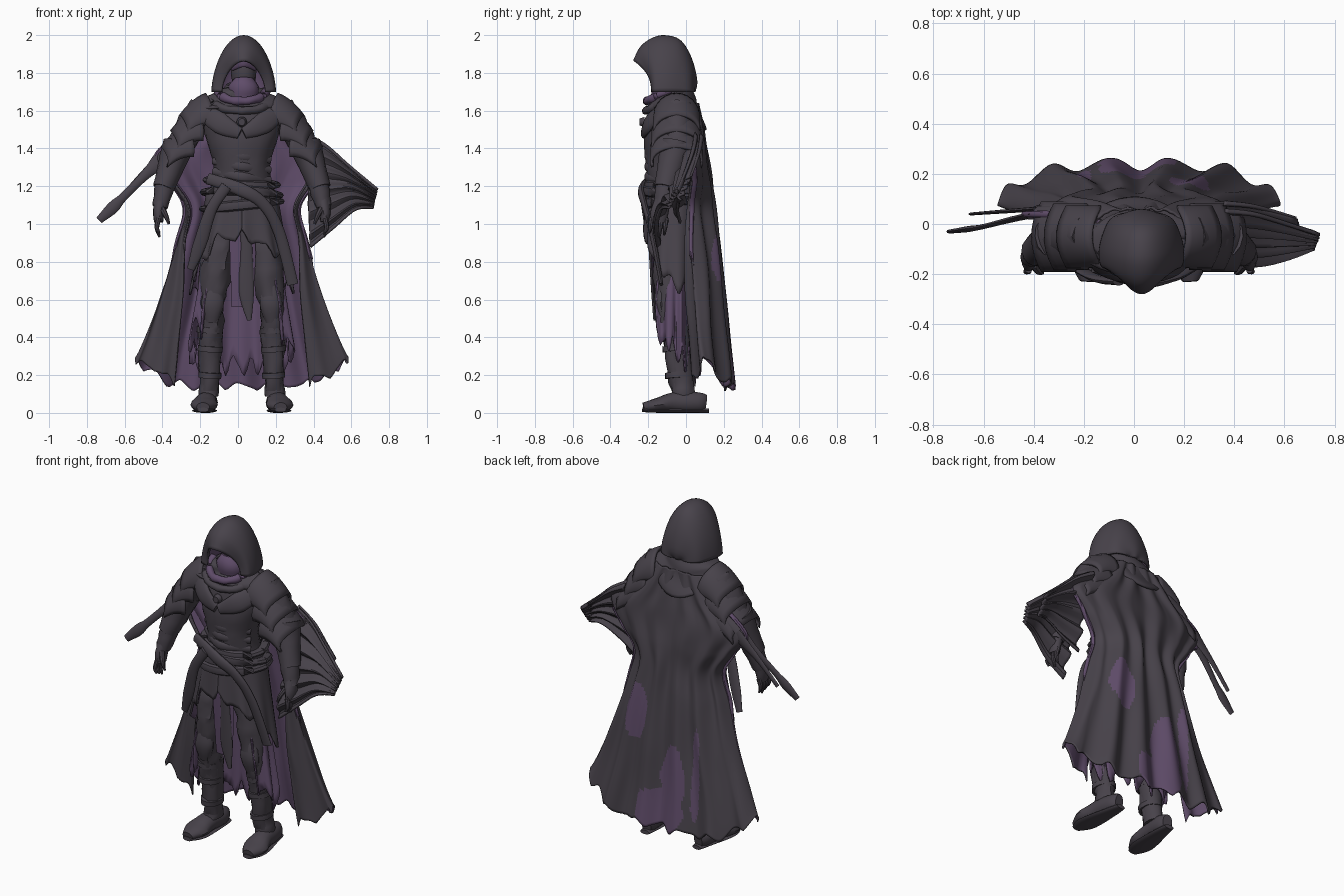
import bpy, bmesh, math
from mathutils import Vector, noise

if "Cube" in bpy.data.objects:
    bpy.data.objects.remove(bpy.data.objects["Cube"])

CX, CY = 0.02, -0.06      # body axis


def material(name, rgb):
    m = bpy.data.materials.new(name)
    m.use_nodes = True
    m.diffuse_color = (*rgb, 1)
    b = m.node_tree.nodes["Principled BSDF"]
    b.inputs["Base Color"].default_value = (*rgb, 1)
    b.inputs["Roughness"].default_value = 0.9
    return m


DARK = material("charcoal cloth", (0.064, 0.055, 0.069))
PURPLE = material("purple lining", (0.115, 0.072, 0.142))


def spline(pts, t):
    """Catmull-Rom point at t (0..1) through tuples of any length."""
    n = len(pts) - 1
    i = min(int(t * n), n - 1)
    f = t * n - i
    a, b, c, d = (pts[max(0, min(n, i + k))] for k in (-1, 0, 1, 2))
    return [q + 0.5 * f * (r - p + f * (2 * p - 5 * q + 4 * r - s + f * (3 * (q - r) + s - p)))
            for p, q, r, s in zip(a, b, c, d)]


def finish(name, bm, mats):
    me = bpy.data.meshes.new(name)
    bm.to_mesh(me)
    bm.free()
    for m in mats:
        me.materials.append(m)
    ob = bpy.data.objects.new(name, me)
    bpy.context.collection.objects.link(ob)
    bpy.ops.object.select_all(action='DESELECT')
    ob.select_set(True)
    bpy.context.view_layer.objects.active = ob
    bpy.ops.object.shade_smooth_by_angle(angle=math.radians(40))
    return ob


def tube(name, pts, mat=DARK, n=14, steps=5, rough=0.05):
    """Closed tube through (x, y, z, side radius, depth radius) points."""
    bm = bmesh.new()
    total = steps * (len(pts) - 1)
    rows = [spline(pts, i / total) for i in range(total + 1)]
    rings = []
    for i, r in enumerate(rows):
        c = Vector(r[:3])
        t = (Vector(rows[min(i + 1, total)][:3]) - Vector(rows[max(i - 1, 0)][:3])).normalized()
        ref = Vector((0, 0, 1)) if abs(t.y) > 0.8 else Vector((0, 1, 0))
        side = ref.cross(t).normalized()
        up = t.cross(side)
        ring = []
        for k in range(n):
            a = math.tau * k / n
            d = side * math.cos(a) * r[3] + up * math.sin(a) * r[4]
            ring.append(bm.verts.new(c + d * (1 + rough * noise.noise((c + d) * 22))))
        rings.append(ring)
    for p, q in zip(rings, rings[1:]):
        for k in range(n):
            bm.faces.new((p[k], p[(k + 1) % n], q[(k + 1) % n], q[k]))
    bm.faces.new(rings[0])
    bm.faces.new(rings[-1])
    bmesh.ops.recalc_face_normals(bm, faces=bm.faces)
    return finish(name, bm, [mat])


def sheet(name, f, nu, nv, thick=0.012, mats=(DARK, PURPLE), rule=None):
    """Cloth from f(u, v): outside first material, lining second."""
    bm = bmesh.new()
    g = [[bm.verts.new(f(i / nu, j / nv)) for i in range(nu + 1)] for j in range(nv + 1)]
    for j in range(nv):
        for i in range(nu):
            bm.faces.new((g[j][i], g[j][i + 1], g[j + 1][i + 1], g[j + 1][i]))
    bm.normal_update()
    axis = Vector((CX, CY, 0))
    if sum((p.calc_center_median() - axis).xy.dot(p.normal.xy) * p.calc_area() for p in bm.faces) < 0:
        bmesh.ops.reverse_faces(bm, faces=bm.faces)
    if rule:
        for p in bm.faces:
            p.material_index = int(rule(p.calc_center_median()))
    ob = finish(name, bm, mats)
    s = ob.modifiers.new("thickness", 'SOLIDIFY')
    s.thickness, s.offset, s.material_offset = thick, -1, 1
    return ob


def ragged(u):
    return 0.03 * abs(math.sin(41 * u)) + 0.035 * noise.noise(Vector((u * 30, 3.1, 0.7)))


# Torso, neck, and head deep inside the hood
tube("torso", [(CX, y, z, rx, ry) for y, z, rx, ry in (
    (-.06, .92, .17, .11), (-.06, 1.12, .18, .13), (-.08, 1.3, .15, .13), (-.08, 1.45, .19, .14),
    (-.07, 1.58, .21, .13), (-.06, 1.67, .13, .1), (-.07, 1.74, .08, .08))], n=24)
tube("head", [(.03, -.08, z, r, r) for z, r in ((1.68, .05), (1.74, .06), (1.82, .068), (1.89, .055), (1.92, .02))])
tube("face_wrap", [(.03, -.11, 1.68, .085, .07), (.03, -.115, 1.73, .08, .07), (.03, -.11, 1.77, .05, .05)], PURPLE)
tube("brow_band", [(-.04, -.14, 1.84, .03, .008), (.03, -.18, 1.86, .028, .008), (.1, -.14, 1.84, .03, .008)], PURPLE)

# Hood: arches from the beaked rim to the nape (top y, top z, base y, half width)
ARCHES = ((-.28, 1.865, -.185, .115), (-.245, 1.935, -.175, .155), (-.19, 1.98, -.15, .168), (-.12, 2, -.1, .17),
          (-.03, 1.975, -.04, .155), (.03, 1.88, .02, .125), (.06, 1.76, .045, .07), (.05, 1.7, .04, .02))


def hood(u, v):
    ty, tz, by, hw = spline(ARCHES, v)
    a = (u - .5) * math.pi
    k = max(0, math.cos(a)) ** 1.2
    return (.03 + hw * math.sin(a), by + (ty - by) * k ** 2.5, 1.7 + (tz - 1.7) * k)


sheet("hood", hood, 28, 24, .014)


# Shoulder cowl with a draped point at the back, and rolled scarf
def cowl(u, v):
    a = u * math.tau
    back = max(0, math.sin(a)) ** 3
    fold = 1 + .06 * math.sin(v * 9 + 2 * math.cos(a))
    return (CX + (.12 + .13 * v) * math.cos(a) * fold, CY + (.09 + (.05 + .025 * back) * v) * math.sin(a) * fold,
            1.72 - v * (.1 + .12 * back) + .015 * noise.noise(Vector((5 * u, v * 3, 1))))


sheet("cowl", cowl, 40, 10)
for i, mat in enumerate((PURPLE, DARK)):
    tube(f"scarf_fold_{i + 1}", [(CX + (.13 + .03 * i) * math.cos(a), CY - .02 - .13 * math.sin(a),
         1.71 - .05 * i - .06 * math.sin(a), .022, .02) for a in (k * math.pi / 8 for k in range(9))], mat, steps=3, rough=.3)

# Chest plates and clasp
for s, side in ((-1, "right"), (1, "left")):
    tube(f"{side}_chest_flap", [(CX + s * .2, -.13, 1.6, .05, .02), (CX + s * .11, -.2, 1.53, .055, .02),
                                (CX + s * .01, -.225, 1.48, .03, .015)])
tube("clasp", [(CX, -.22, 1.54, .028, .028), (CX, -.245, 1.54, .018, .018)], steps=2)
for i in range(3):
    z = 1.25 + .055 * i
    tube(f"chest_band_{i + 1}", [(CX - .15, -.12, z + .03, .02, .012), (CX, -.208, z, .025, .012),
                                 (CX + .15, -.12, z - .02, .02, .012)])

# Belts, crossed sash and hanging pouch straps
for i, (z, r) in enumerate(((1.1, .2), (1.16, .195), (1.22, .18))):
    tube(f"belt_{i + 1}", [(CX + r * math.cos(a), CY + .8 * r * math.sin(a), z + .02 * math.cos(a + i * 2), .028, .018)
                           for a in (k * math.tau / 12 for k in range(13))], steps=2, n=8)
tube("sash", [(-.16, -.18, 1.24, .03, .015), (.02, -.235, 1.18, .035, .018), (.14, -.22, 1.1, .03, .015),
              (.22, -.18, .95, .03, .015), (.29, -.13, .68, .03, .01)])
tube("hip_strap", [(-.06, -.23, 1.2, .03, .015), (-.14, -.22, 1.08, .03, .015), (-.2, -.19, .9, .035, .012),
                   (-.25, -.16, .76, .02, .01)])
tube("tabard", [(.035, -.2, 1.1, .05, .01), (.045, -.19, .9, .03, .01), (.045, -.175, .65, .04, .01),
                (.06, -.165, .49, .012, .008)])
tube("tabard_lining", [(.025, -.185, 1, .07, .008), (.025, -.175, .8, .068, .008), (.02, -.16, .56, .055, .006)], PURPLE)


# Coat skirt and the tattered layer under it
def skirt(u, v):
    a = u * math.tau - math.pi / 2
    back = (1 - math.cos(u * math.tau)) / 2
    hem = .97 - .28 * back - .12 * math.cos(a) ** 2 - ragged(u) * 1.5
    r = 1 + .05 * v * math.cos(u * math.tau * 11)
    return (CX + (.19 + .08 * v) * math.cos(a) * r, CY + (.15 + .01 * v) * math.sin(a) * r, 1.16 + (hem - 1.16) * v)


def under_skirt(u, v):
    a = (.13 + .74 * u) * math.tau - math.pi / 2
    hem = .52 - .24 * math.sin(math.pi * u) - ragged(u) * 3
    r = 1 + .08 * v * math.cos(u * math.tau * 9)
    return (CX + (.18 + .09 * v) * math.cos(a) * r, CY + .135 * math.sin(a) * r, 1 + (hem - 1) * v)


sheet("coat_skirt", skirt, 90, 12)
sheet("under_skirt", under_skirt, 90, 12, .008, (PURPLE, PURPLE))

# Limbs and armour, built for both sides
for s, side in ((-1, "right"), (1, "left")):
    def m(*rows):
        return [(CX + s * r[0], *r[1:]) for r in rows]

    tube(f"{side}_leg", m((.1, -.06, .98, .09, .1), (.13, -.08, .8, .088, .095), (.155, -.09, .58, .066, .07),
                          (.165, -.06, .42, .062, .068), (.17, -.03, .12, .045, .05)), rough=.25, n=18)
    tube(f"{side}_knee_guard", m((.15, -.125, .68, .04, .03), (.155, -.135, .58, .06, .035), (.16, -.12, .48, .035, .025)))
    tube(f"{side}_boot_shaft", m((.165, -.05, .46, .068, .072), (.167, -.045, .38, .066, .074), (.17, -.025, .22, .054, .058),
                                 (.175, -.015, .09, .052, .062)), rough=.15)
    for i, z in enumerate((.44, .34, .2)):
        tube(f"{side}_boot_strap_{i + 1}", m((.167, -.062 + .1 * (.44 - z), z + .015, .07 - .04 * (.44 - z), .075),
                                             (.169, -.06 + .1 * (.44 - z), z - .015, .07 - .04 * (.44 - z), .075)), steps=2)
    tube(f"{side}_foot", m((.175, .105, .05, .03, .045), (.18, .06, .055, .052, .055), (.19, -.06, .055, .058, .055),
                           (.2, -.15, .042, .072, .038), (.205, -.225, .03, .035, .025)))
    tube(f"{side}_sole", m((.175, .12, .012, .03, .012), (.18, .04, .012, .045, .012), (.198, -.14, .012, .066, .012),
                           (.205, -.23, .016, .03, .012)), rough=0)
    tube(f"{side}_arm", m((.2, -.05, 1.61, .08, .09), (.28, -.05, 1.5, .08, .085), (.35, -.05, 1.36, .068, .072),
                          (.4, -.1, 1.22, .056, .06), (.435, -.13, 1.09, .04, .045)), rough=.15)
    tube(f"{side}_bracer", m((.335, -.05, 1.42, .085, .09), (.37, -.075, 1.32, .072, .075), (.415, -.11, 1.19, .056, .06)))
    tube(f"{side}_palm", m((.43, -.125, 1.12, .036, .045), (.44, -.14, 1.06, .03, .048), (.44, -.145, 1.01, .024, .042)))
    for i in range(4):
        y = -.105 - .026 * i
        tube(f"{side}_finger_{i + 1}", m((.44, y, 1.03, .014, .014), (.45, y - .006, .98, .012, .012),
                                         (.435, y - .01, .93 + .012 * abs(i - 1), .006, .006)), n=8, steps=3)
    tube(f"{side}_thumb", m((.42, -.165, 1.08, .016, .016), (.4, -.19, 1.04, .013, .013), (.385, -.195, 1, .007, .007)), n=8)

    # Overlapping shoulder plates
    for i in range(3):
        def plate(u, v, i=i):
            a = math.pi * (u * 1.2 - .1)
            w = .125 + .008 * i
            return (CX + s * (.17 + .05 * i + .14 * v - .02 * math.cos(2 * a)), CY + .01 - w * math.cos(a),
                    1.565 - .085 * i - .07 * v * v + .13 * math.sin(a) * (1 - .35 * v))
        sheet(f"{side}_shoulder_plate_{i + 1}", plate, 16, 6, .015, (DARK, DARK))

# Cloak: rows of (z, edge x, edge y, side x, side y, back y)
CLOAK = ((1.64, .15, .0, .17, .02, .06), (1.5, .26, .02, .29, .04, .085), (1.36, .42, .02, .45, .045, .11),
         (1.22, .35, .02, .38, .05, .13), (1.08, .28, .01, .3, .04, .14), (.9, .305, -.01, .34, .04, .165),
         (.65, .31, -.01, .41, .06, .19), (.4, .335, .01, .49, .075, .215), (.18, .36, .03, .565, .09, .24))


def cloak(u, v):
    z, ex, ey, ox, oy, by = spline(CLOAK, v)
    half = [(ex, ey), (ox, oy), (.62 * ox, by - .02 * v)]
    x, y = spline([(-p, q) for p, q in half] + [(0, by)] + half[::-1], u)
    w = abs(2 * u - 1)
    lift = .13 * math.exp(-((w - .67) / .22) ** 2) - .05 + ragged(u)
    return (CX + x, y + (.004 + .022 * v) * (1 - .6 * w) * math.cos(u * math.tau * 9)
            + .012 * noise.noise(Vector((u * 20, v * 5, 0))), z + lift * v ** 5)


def worn(c):
    """Bare lining patches on the back of the cloak."""
    wob = .4 * noise.noise(c * 9)
    return c.y > .1 and any(((c.x - x) / a) ** 2 + ((c.z - z) / b) ** 2 + wob < 1
                            for x, z, a, b in ((.02, .24, .16, .13), (-.05, .42, .09, .2), (.22, .77, .08, .17), (-.2, .5, .03, .3)))


sheet("cloak", cloak, 200, 80, .01, rule=worn)


# Pleated cloth wing over the left arm
def wing(u, v):
    a = Vector(spline(((.36, .04, 1.48), (.47, .03, 1.41), (.58, 0, 1.31), (.735, -.05, 1.18)), u))
    b = Vector(spline(((.38, -.17, .88), (.5, -.18, .98), (.62, -.15, 1.08), (.72, -.1, 1.09)), u))
    p = a.lerp(b, v)
    p.y += .022 * math.sin(v * 34) * (1 - .5 * u)
    return p


def wing_back(u, v):
    p = Vector(wing(u * .8, v * .8))
    p.y += .04 + .04 * v
    return p


sheet("left_cloth_wing", wing, 16, 40, .012, (DARK, DARK))
sheet("left_cloth_wing_back", wing_back, 14, 34, .012, (DARK, DARK))

# Torn strips trailing on the right
tube("right_torn_strip", [(-.38, .04, 1.36, .06, .012), (-.48, .02, 1.27, .028, .012), (-.6, -.01, 1.15, .022, .01),
                          (-.66, -.02, 1.09, .032, .012), (-.735, -.03, 1.02, .02, .008)], n=8)
tube("right_torn_strip_small", [(-.38, .06, 1.36, .04, .01), (-.52, .05, 1.24, .02, .008), (-.65, .04, 1.1, .014, .006)], n=8)
